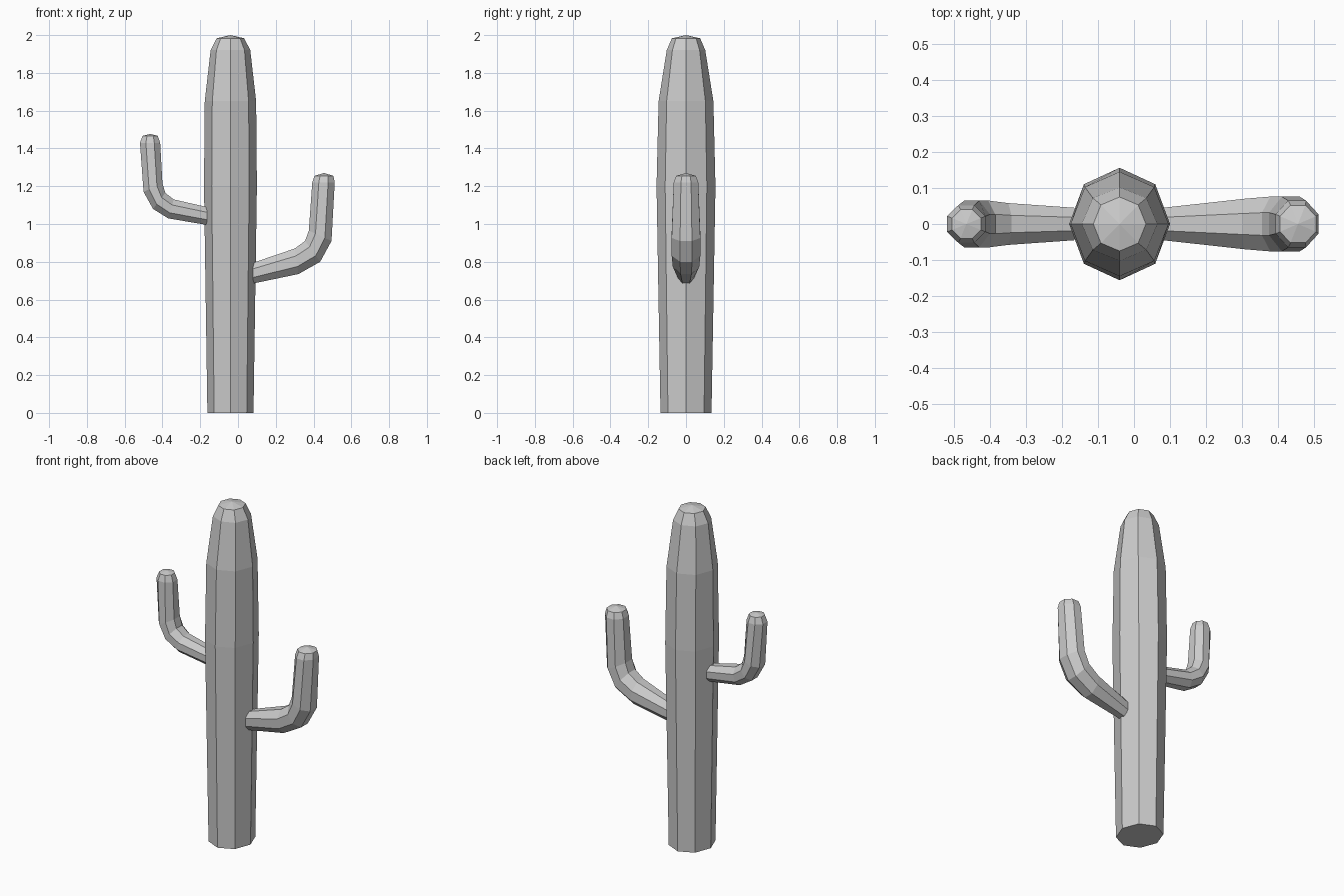
import bpy
import bmesh
from math import cos, sin, pi
from mathutils import Vector

cube = bpy.data.objects.get("Cube")
if cube:
    bpy.data.objects.remove(cube, do_unlink=True)

SIDES = 8

grey = bpy.data.materials.new("plain grey")
grey.use_nodes = True
COLOUR = (0.6, 0.6, 0.6, 1)
grey.diffuse_color = COLOUR
grey.node_tree.nodes["Principled BSDF"].inputs["Base Color"].default_value = COLOUR


def ring_tube(name, rings, tip, turn):
    """Skin elliptical rings (outer point, inner point, depth) and close them with a fan."""
    bm = bmesh.new()
    loops = []
    for (ox, oz), (ix, iz), depth in rings:
        outer, inner = Vector((ox, 0, oz)), Vector((ix, 0, iz))
        centre, axis = (outer + inner) / 2, (outer - inner) / 2
        # Stretch so a flat side still reaches the given points
        axis = axis / cos(turn)
        loop = []
        for i in range(SIDES):
            a = turn + 2 * pi * i / SIDES
            loop.append(bm.verts.new(centre + axis * cos(a) + Vector((0, depth / cos(turn) * sin(a), 0))))
        loops.append(loop)
    apex = bm.verts.new((tip[0], 0, tip[1]))
    for i in range(SIDES):
        j = (i + 1) % SIDES
        for low, high in zip(loops, loops[1:]):
            bm.faces.new((low[i], low[j], high[j], high[i]))
        bm.faces.new((loops[-1][i], loops[-1][j], apex))
    bm.faces.new(loops[0][::-1])
    bmesh.ops.recalc_face_normals(bm, faces=bm.faces[:])
    mesh = bpy.data.meshes.new(name)
    bm.to_mesh(mesh)
    bm.free()
    mesh.materials.append(grey)
    obj = bpy.data.objects.new(name, mesh)
    bpy.context.collection.objects.link(obj)
    return obj


# Trunk: height, half width, half depth
TRUNK_X = -0.04
profile = [(0, 0.122, 0.135), (1.2, 0.14, 0.156), (1.65, 0.136, 0.145),
           (1.92, 0.105, 0.102), (1.983, 0.073, 0.075)]
ring_tube("trunk", [((TRUNK_X + w, z), (TRUNK_X - w, z), d) for z, w, d in profile],
          (TRUNK_X, 2.0), 0)

# Left arm, the lower and thicker one
ring_tube("left_arm", [
    ((0.08, 0.685), (0.08, 0.795), 0.045),
    ((0.32, 0.735), (0.30, 0.87), 0.07),
    ((0.435, 0.80), (0.355, 0.91), 0.076),
    ((0.495, 0.91), (0.375, 0.965), 0.076),
    ((0.512, 1.22), (0.393, 1.22), 0.065),
    ((0.505, 1.255), (0.405, 1.255), 0.052)], (0.455, 1.27), pi / SIDES)

# Right arm, the higher and thinner one
ring_tube("right_arm", [
    ((-0.165, 0.995), (-0.165, 1.09), 0.045),
    ((-0.37, 1.03), (-0.34, 1.13), 0.058),
    ((-0.45, 1.08), (-0.385, 1.165), 0.065),
    ((-0.50, 1.17), (-0.40, 1.215), 0.065),
    ((-0.519, 1.43), (-0.412, 1.43), 0.052),
    ((-0.505, 1.467), (-0.425, 1.467), 0.04)], (-0.465, 1.477), pi / SIDES)
